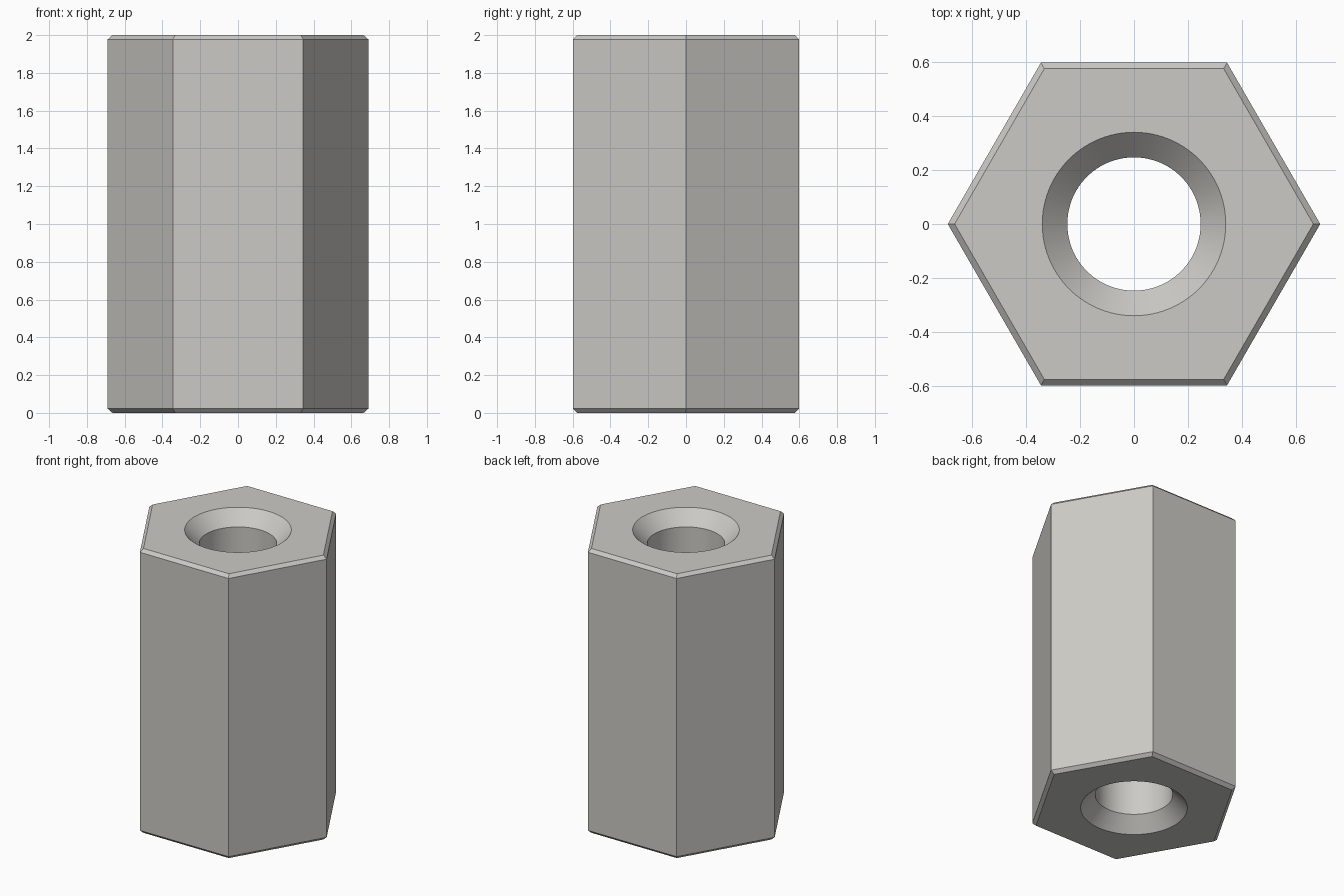
import bpy
import bmesh
from math import cos, sin, tau

cube = bpy.data.objects.get("Cube")
if cube:
    bpy.data.objects.remove(cube, do_unlink=True)

HEIGHT = 2.0
HEX_R, CHAMFER = 0.69, 0.022
BORE_R, SINK_R, SINK_DEPTH = 0.247, 0.34, 0.095
SEGMENTS = 96

bm = bmesh.new()


def ring(radius, z, sides):
    """Closed loop of edges around the z axis."""
    verts = [bm.verts.new((radius * cos(tau * i / sides),
                           radius * sin(tau * i / sides), z)) for i in range(sides)]
    return [bm.edges.new((verts[i], verts[(i + 1) % sides])) for i in range(sides)]


def skin(loops):
    """Join each loop to the next one with quads."""
    for a, b in zip(loops, loops[1:]):
        bmesh.ops.bridge_loops(bm, edges=a + b)


# Hexagonal outside with chamfered ends
inner_r = HEX_R - CHAMFER / cos(tau / 12)
outside = [ring(r, z, 6) for r, z in (
    (inner_r, 0), (HEX_R, CHAMFER), (HEX_R, HEIGHT - CHAMFER), (inner_r, HEIGHT))]
skin(outside)

# Round bore, countersunk at both ends
bore = [ring(r, z, SEGMENTS) for r, z in (
    (SINK_R, 0), (BORE_R, SINK_DEPTH), (BORE_R, HEIGHT - SINK_DEPTH), (SINK_R, HEIGHT))]
skin(bore)

# Flat end faces between hexagon and bore
for end in (0, -1):
    bmesh.ops.triangle_fill(bm, edges=outside[end] + bore[end], use_beauty=True)

bmesh.ops.recalc_face_normals(bm, faces=bm.faces)
mesh = bpy.data.meshes.new("hex_spacer")
bm.to_mesh(mesh)
bm.free()

spacer = bpy.data.objects.new("hex_spacer", mesh)
bpy.context.collection.objects.link(spacer)

# Light warm grey metal
grey = bpy.data.materials.new("light_grey_metal")
grey.use_nodes = True
colour = (0.6, 0.59, 0.56, 1)
grey.diffuse_color = colour
grey.node_tree.nodes["Principled BSDF"].inputs["Base Color"].default_value = colour
mesh.materials.append(grey)

# Smooth bore, crisp edges
bpy.ops.object.select_all(action="DESELECT")
spacer.select_set(True)
bpy.context.view_layer.objects.active = spacer
bpy.ops.object.shade_smooth_by_angle(angle=0.4)
